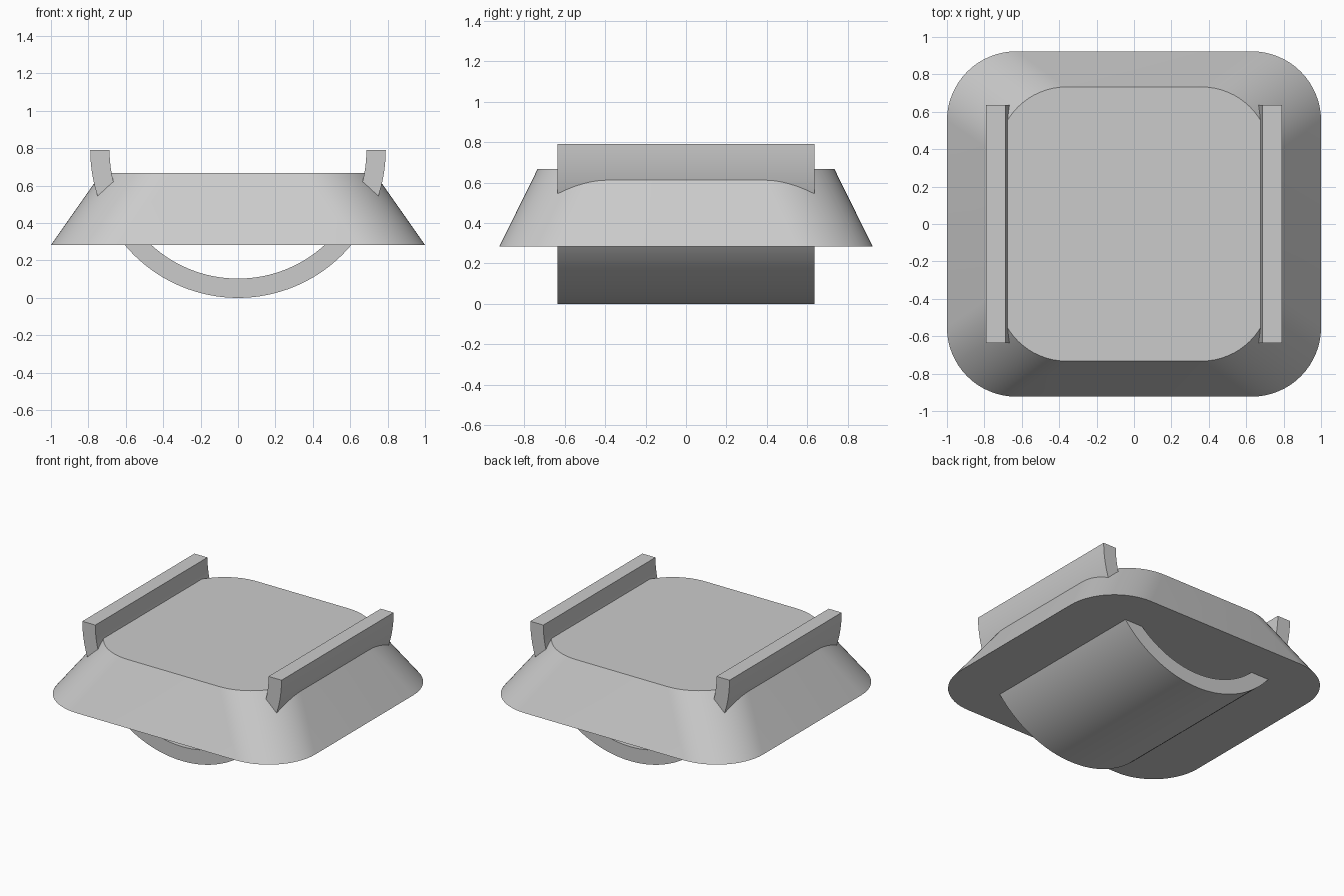
import bpy, bmesh, math

if "Cube" in bpy.data.objects:
    bpy.data.objects.remove(bpy.data.objects["Cube"], do_unlink=True)

grey = bpy.data.materials.new("light_grey")
grey.use_nodes = True
colour = (0.6, 0.6, 0.6, 1)
grey.diffuse_color = colour
grey.node_tree.nodes["Principled BSDF"].inputs["Base Color"].default_value = colour


def loft(name, start, end):
    """Solid between two matching closed outlines."""
    bm = bmesh.new()
    a = [bm.verts.new(p) for p in start]
    b = [bm.verts.new(p) for p in end]
    n = len(a)
    bm.faces.new(a)
    bm.faces.new(b)
    for i in range(n):
        j = (i + 1) % n
        bm.faces.new((a[i], a[j], b[j], b[i]))
    bmesh.ops.recalc_face_normals(bm, faces=bm.faces)
    mesh = bpy.data.meshes.new(name)
    bm.to_mesh(mesh)
    bm.free()
    mesh.materials.append(grey)
    obj = bpy.data.objects.new(name, mesh)
    bpy.context.collection.objects.link(obj)
    bpy.ops.object.select_all(action="DESELECT")
    obj.select_set(True)
    bpy.context.view_layer.objects.active = obj
    bpy.ops.object.shade_smooth_by_angle(angle=math.radians(30))
    return obj


def rounded_rect(half_x, half_y, radius, z, steps=16):
    points = []
    for corner, (sx, sy) in enumerate([(1, 1), (-1, 1), (-1, -1), (1, -1)]):
        for i in range(steps + 1):
            t = (corner + i / steps) * math.pi / 2
            points.append((sx * (half_x - radius) + radius * math.cos(t),
                           sy * (half_y - radius) + radius * math.sin(t), z))
    return points


def half_ring(outer, inner, centre_z, y, steps=64):
    angles = [math.pi * (1 + i / steps) for i in range(steps + 1)]
    rim = [(outer, t) for t in angles] + [(inner, t) for t in reversed(angles)]
    return [(r * math.cos(t), y, centre_z + r * math.sin(t)) for r, t in rim]


# Tapered body with rounded corners
loft("tapered_body",
     rounded_rect(1.0, 0.923, 0.37, 0.283),
     rounded_rect(0.73, 0.733, 0.37, 0.668))

# Curved band passing through the body, its ends forming the two top rails
loft("curved_band",
     half_ring(0.79, 0.687, 0.79, -0.635),
     half_ring(0.79, 0.687, 0.79, 0.635))
